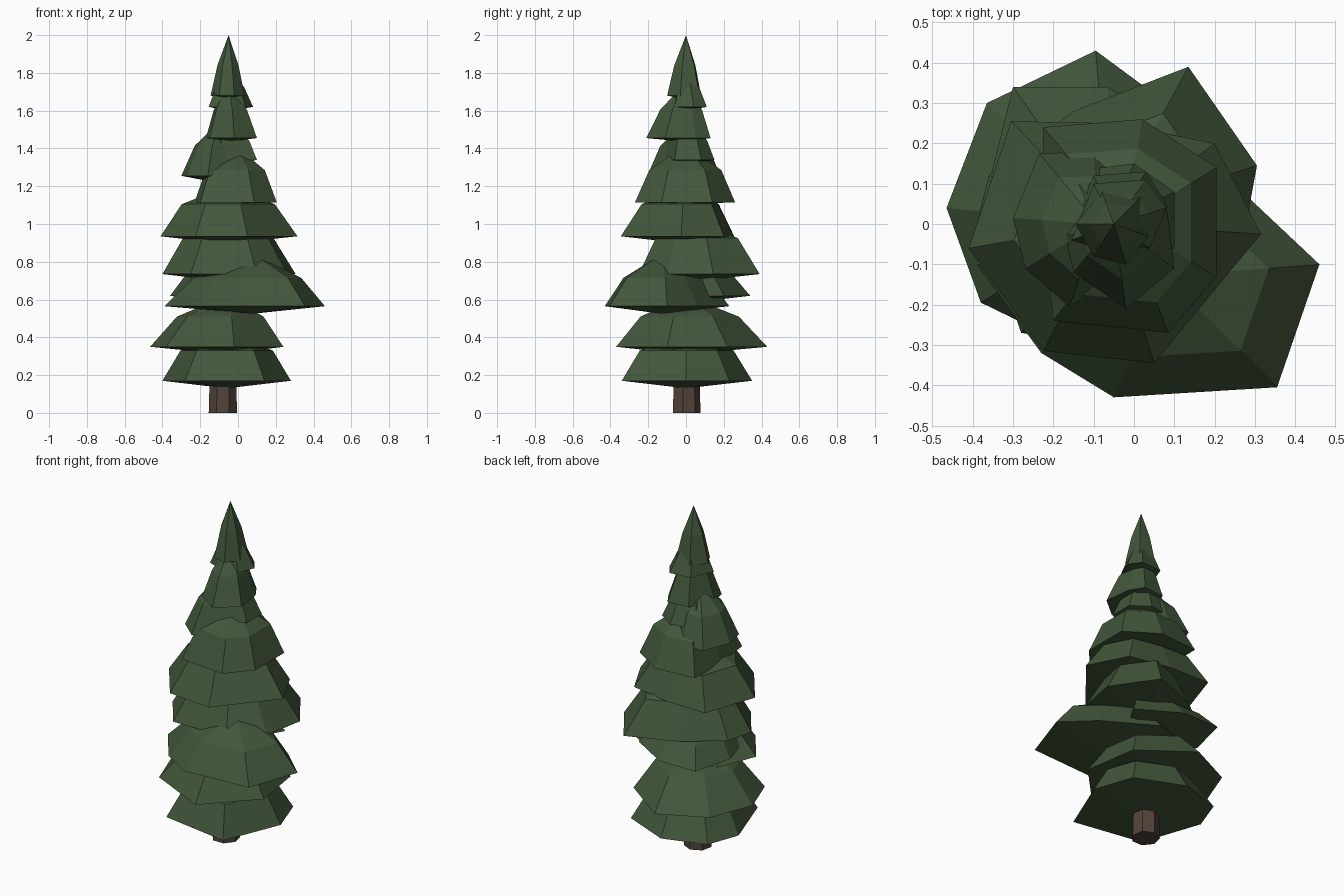
import bpy, bmesh, math


def material(name, rgb):
    m = bpy.data.materials.new(name)
    m.diffuse_color = (*rgb, 1)
    return m


GREEN = material("pine green", (0.055, 0.094, 0.043))
BROWN = material("bark brown", (0.085, 0.056, 0.042))


def finish(bm, name, mat):
    bmesh.ops.recalc_face_normals(bm, faces=bm.faces)
    me = bpy.data.meshes.new(name)
    bm.to_mesh(me)
    bm.free()
    me.materials.append(mat)
    ob = bpy.data.objects.new(name, me)
    bpy.context.collection.objects.link(ob)
    return ob


def tier(name, z, rise, top, rim, centre=(-0.06, 0), k=0.68, dip=0.04):
    """Bough layer: rim outline, steep skirt to a shoulder, cap to a peak, shallow belly."""
    cx, cy = centre
    bm = bmesh.new()
    outer = [bm.verts.new((x, y, z)) for x, y in rim]
    shoulder = [bm.verts.new((cx + (x - cx) * k, cy + (y - cy) * k, z + rise)) for x, y in rim]
    peak = bm.verts.new((cx, cy, top))
    belly = bm.verts.new((cx, cy, z - dip))
    n = len(rim)
    for i in range(n):
        j = (i + 1) % n
        bm.faces.new((outer[i], outer[j], shoulder[j], shoulder[i]))
        bm.faces.new((shoulder[i], shoulder[j], peak))
        bm.faces.new((outer[j], outer[i], belly))
    return finish(bm, name, GREEN)


# trunk
bm = bmesh.new()
bmesh.ops.create_cone(bm, cap_ends=True, segments=7, radius1=0.077, radius2=0.06, depth=0.6)
bmesh.ops.translate(bm, verts=bm.verts, vec=(-0.08, 0, 0.3))
finish(bm, "trunk", BROWN)

# broad lower boughs
tier("bough_1", 0.17, 0.16, 0.42,
     [(-0.4, 0.08), (-0.28, -0.27), (0.14, -0.34), (0.28, 0), (0.2, 0.23), (-0.08, 0.35), (-0.33, 0.27)], k=0.72)
tier("bough_2", 0.35, 0.16, 0.62,
     [(-0.465, 0.04), (-0.38, -0.195), (-0.02, -0.37), (0.24, -0.1), (0.19, 0.22), (-0.095, 0.43), (-0.365, 0.3)],
     k=0.65)
tier("bough_3", 0.565, 0.15, 0.84,
     [(0.46, -0.1), (0.355, -0.405), (-0.05, -0.43), (-0.23, -0.32), (-0.39, -0.1), (-0.3, 0.13), (0, 0.23),
      (0.29, 0.06)], centre=(0.08, -0.13), k=0.67)
tier("bough_3_back", 0.62, 0.1, 0.8,
     [(-0.36, 0.1), (-0.3, -0.1), (0, -0.1), (0.17, 0.2), (-0.065, 0.34), (-0.3, 0.34)], k=0.75)

# middle boughs
tier("bough_4", 0.735, 0.19, 1.02,
     [(-0.4, -0.04), (-0.25, -0.25), (0.1, -0.25), (0.26, -0.1), (0.305, 0.145), (0.135, 0.39), (-0.15, 0.28),
      (-0.36, 0.12)], centre=(-0.06, 0.03))
tier("bough_5", 0.935, 0.17, 1.2,
     [(-0.41, -0.06), (-0.225, -0.315), (0.05, -0.345), (0.315, -0.025), (0.2, 0.2), (-0.05, 0.25), (-0.305, 0.255)])
tier("bough_6", 1.115, 0.17, 1.42,
     [(-0.23, 0), (-0.2, -0.24), (0.085, -0.27), (0.205, -0.13), (0.205, 0.14), (0.02, 0.26), (-0.225, 0.24)],
     centre=(-0.02, 0), k=0.72, dip=0.01)
tier("bough_6_left", 1.255, -0.02 + 0.18, 1.55,
     [(-0.3, 0.015), (-0.235, 0.175), (-0.1, 0.18), (0, 0.12), (0.02, -0.1), (-0.16, -0.205), (-0.27, -0.11)],
     centre=(-0.09, 0), k=0.66)

# narrow upper boughs
tier("bough_7", 1.34, 0.1, 1.6,
     [(0.1, -0.06), (0.1, 0.08), (0.0, 0.15), (-0.16, 0.13), (-0.2, -0.02), (-0.1, -0.13)], k=0.75)
tier("bough_8", 1.455, 0.15, 1.75,
     [(-0.17, -0.03), (-0.15, -0.12), (-0.02, -0.21), (0.1, -0.11), (0.08, 0.05), (0.03, 0.13), (-0.1, 0.12)],
     centre=(-0.05, 0), k=0.65, dip=0.02)
tier("bough_9", 1.62, 0.1, 1.85,
     [(-0.155, -0.04), (-0.06, -0.07), (0.04, -0.06), (0.08, 0.04), (0.03, 0.11), (-0.1, 0.1)],
     centre=(-0.05, 0), k=0.65, dip=0.02)

# pointed crown
tier("crown", 1.68, 0.16, 2.0,
     [(-0.145, 0.0), (-0.1, -0.08), (-0.02, -0.1), (0.035, -0.03), (0.02, 0.07), (-0.08, 0.08)],
     centre=(-0.05, 0), k=0.62, dip=0.02)
